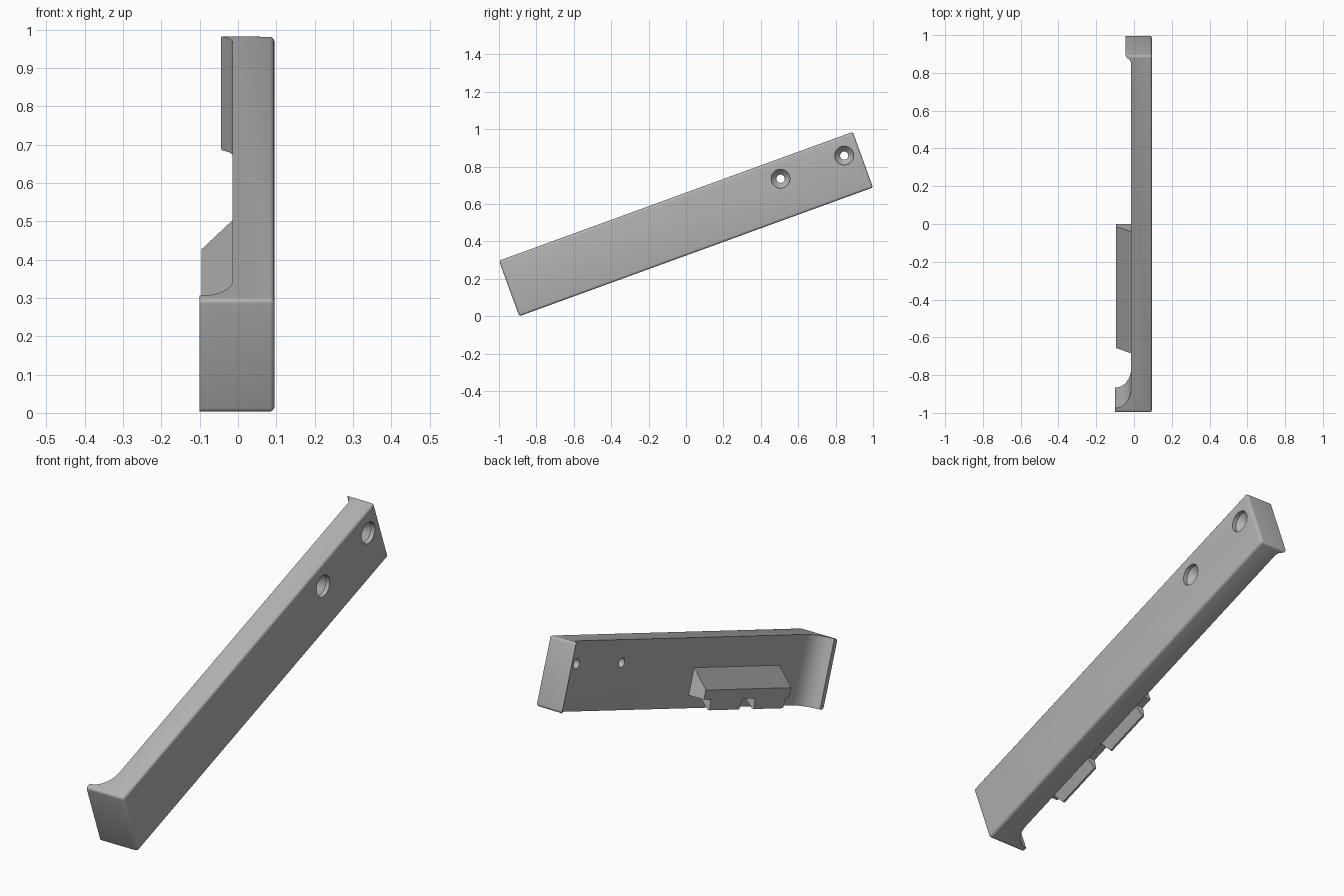
import bpy, bmesh, math
from mathutils import Matrix

if "Cube" in bpy.data.objects:
    bpy.data.objects.remove(bpy.data.objects["Cube"])

TILT, CENTRE = math.radians(20), (0, 0, 0.4925)
HALF_L, HALF_W = 1.0065, 0.158
OUTER, INNER = 0.095, -0.015

grey = bpy.data.materials.new("plain grey")
grey.use_nodes = True
grey.diffuse_color = (0.45, 0.45, 0.45, 1)
grey.node_tree.nodes["Principled BSDF"].inputs["Base Color"].default_value = (0.45, 0.45, 0.45, 1)


def prism(bm, profile, start, end):
    """Extrude a closed outline between two parallel planes."""
    face = bm.faces.new([bm.verts.new(p) for p in profile])
    out = bmesh.ops.extrude_face_region(bm, geom=[face])
    moved = [v for v in out["geom"] if isinstance(v, bmesh.types.BMVert)]
    bmesh.ops.translate(bm, verts=moved, vec=[e - s for s, e in zip(start, end)])
    bmesh.ops.recalc_face_normals(bm, faces=bm.faces)


def make(name, bm):
    mesh = bpy.data.meshes.new(name)
    bm.to_mesh(mesh)
    bm.free()
    mesh.materials.append(grey)
    obj = bpy.data.objects.new(name, mesh)
    bpy.context.collection.objects.link(obj)
    obj.rotation_euler.x = TILT
    obj.location = CENTRE
    return obj


def activate(obj):
    bpy.ops.object.select_all(action="DESELECT")
    obj.select_set(True)
    bpy.context.view_layer.objects.active = obj


def smooth(obj, angle):
    activate(obj)
    bpy.ops.object.shade_smooth_by_angle(angle=math.radians(angle))


# Bar: side outline with a hooked foot, a flat inner face and a small end lip
outline = [(OUTER, -HALF_L), (OUTER, HALF_L), (-0.045, HALF_L), (-0.042, 0.998),
           (-0.022, 0.982), (INNER, 0.965)]
steps = 12
for i in range(steps + 1):
    a = math.pi / 2 * i / steps
    outline.append((-0.1 + 0.085 * math.cos(a), -0.87 - 0.11 * math.sin(a)))
outline.append((-0.1, -HALF_L))
bm = bmesh.new()
prism(bm, [(x, s, -HALF_W) for x, s in outline], (0, 0, -HALF_W), (0, 0, HALF_W))

# Round the outer rim and the corners of both ends
rim = []
for e in bm.edges:
    a, b = (v.co for v in e.verts)
    on_face = min(a.x, b.x) > OUTER - 0.001
    at_end = abs(a.y - b.y) < 0.001 and abs(a.y) > HALF_L - 0.001 and abs(a.x - b.x) > 0.05
    if on_face or at_end:
        rim.append(e)
bmesh.ops.bevel(bm, geom=rim, offset=0.013, segments=4, profile=0.5, affect="EDGES")
bar = make("bar", bm)

# Countersunk screw holes
for s in (0.558, 0.92):
    bm = bmesh.new()
    sections = [(0.2, 0.05), (0.075, 0.05), (0.045, 0.022), (-0.2, 0.022)]
    rings = []
    for x, r in sections:
        ring = bmesh.ops.create_circle(bm, segments=32, radius=r,
                                       matrix=Matrix.Translation((x, s, 0.055)) @ Matrix.Rotation(math.pi / 2, 4, "Y"))
        rings.append(ring["verts"])
    for lo, hi in zip(rings, rings[1:]):
        for i in range(32):
            j = (i + 1) % 32
            bm.faces.new((lo[i], lo[j], hi[j], hi[i]))
    bm.faces.new(rings[0])
    bm.faces.new(rings[-1])
    bmesh.ops.recalc_face_normals(bm, faces=bm.faces)
    cutter = make("hole_cutter", bm)
    cutter.hide_render = True
    mod = bar.modifiers.new("hole", "BOOLEAN")
    mod.object, mod.operation, mod.solver = cutter, "DIFFERENCE", "EXACT"
    activate(bar)
    bpy.ops.object.modifier_apply(modifier=mod.name)
    bpy.data.objects.remove(cutter)
smooth(bar, 32)

# Rail on the inner face, sloping away at its top
bm = bmesh.new()
rail = [(-0.005, 0.033), (-0.095, -0.057), (-0.095, -0.1), (-0.005, -0.1)]
prism(bm, [(x, -0.72, t) for x, t in rail], (0, -0.72, 0), (0, -0.035, 0))
smooth(make("rail", bm), 25)

# Wedge-shaped hooks under the rail
for name, back, front in (("rear_hook", -0.09, -0.345), ("front_hook", -0.445, -0.695)):
    bm = bmesh.new()
    hook = [(-0.095, -0.095), (-0.095, -0.148), (-0.085, -0.148), (-0.045, -0.108), (-0.045, -0.095)]
    prism(bm, [(x, front, t) for x, t in hook], (0, front, 0), (0, back, 0))
    # Narrow the tip slightly
    mid = (back + front) / 2
    for v in bm.verts:
        if v.co.z < -0.13:
            v.co.y = mid + (v.co.y - mid) * 0.93
    smooth(make(name, bm), 25)
